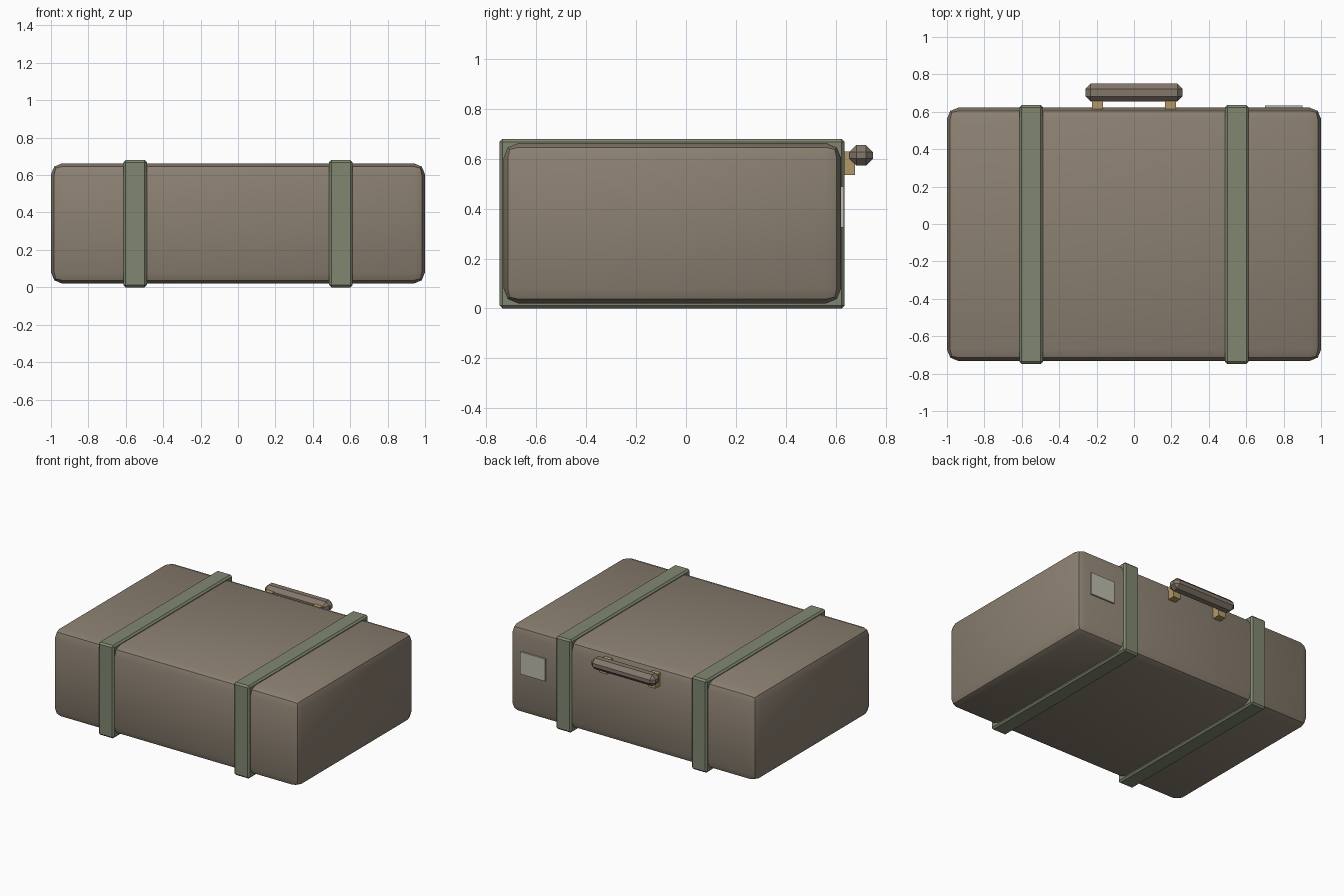
import bpy
import math

if "Cube" in bpy.data.objects:
    bpy.data.objects.remove(bpy.data.objects["Cube"])


def material(name, rgb):
    m = bpy.data.materials.new(name)
    m.diffuse_color = (*rgb, 1)
    m.use_nodes = True
    m.node_tree.nodes["Principled BSDF"].inputs["Base Color"].default_value = m.diffuse_color
    return m


def box(name, lo, hi, mat, bevel=0, segments=1):
    """Bevelled box between two opposite corners."""
    centre = [(a + b) / 2 for a, b in zip(lo, hi)]
    bpy.ops.mesh.primitive_cube_add(size=1, location=centre)
    ob = bpy.context.object
    ob.name = name
    ob.scale = [b - a for a, b in zip(lo, hi)]
    bpy.ops.object.transform_apply(location=False, rotation=False, scale=True)
    ob.data.materials.append(mat)
    if bevel:
        mod = ob.modifiers.new("Bevel", "BEVEL")
        mod.width = bevel
        mod.segments = segments
        bpy.ops.object.modifier_apply(modifier=mod.name)
        bpy.ops.object.shade_smooth_by_angle(angle=math.radians(30))
    return ob


leather = material("leather", (0.26, 0.215, 0.165))
grip = material("grip", (0.23, 0.185, 0.145))
canvas = material("canvas", (0.22, 0.245, 0.165))
brass = material("brass", (0.45, 0.32, 0.14))
paper = material("paper", (0.5, 0.5, 0.42))

# Main case with rounded edges
box("case", (-1, -0.732, 0.02), (1, 0.622, 0.663), leather, 0.06, 2)

# Straps wrapping the case, and handle brackets
for side, s in (("left", -1), ("right", 1)):
    x = s * 0.55
    box(side + "_strap", (x - 0.063, -0.748, 0), (x + 0.063, 0.636, 0.68),
        canvas, 0.012)
    x = s * 0.195
    box(side + "_handle_bracket", (x - 0.03, 0.615, 0.535),
        (x + 0.03, 0.678, 0.63), brass)

# Chamfered handle
box("handle", (-0.26, 0.655, 0.573), (0.26, 0.75, 0.655), grip, 0.028)

# Luggage label on the back
box("label", (0.70, 0.615, 0.325), (0.90, 0.634, 0.488), paper)
